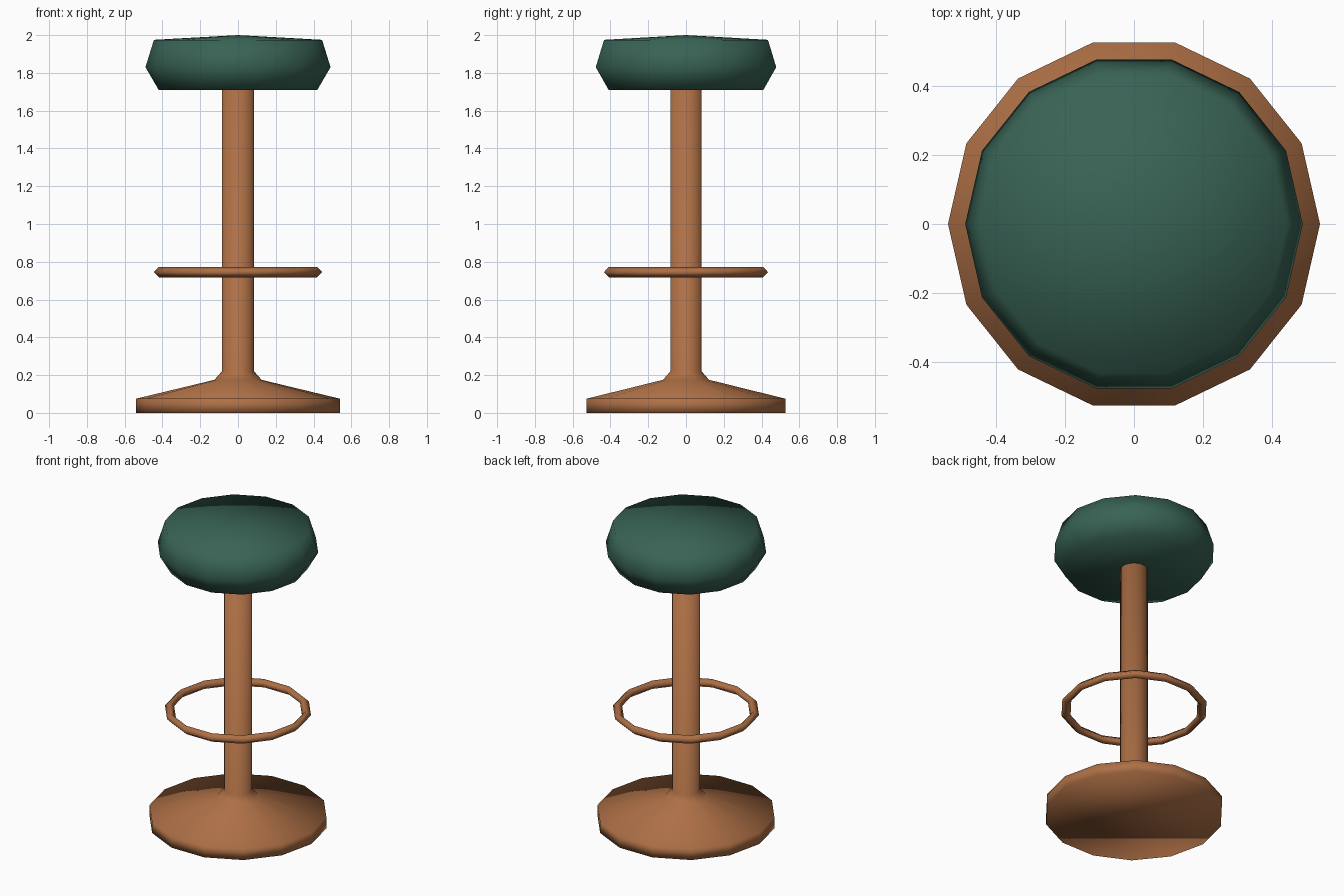
import bpy, bmesh
from math import cos, sin, pi

if "Cube" in bpy.data.objects:
    bpy.data.objects.remove(bpy.data.objects["Cube"])

SIDES = 14


def material(name, color):
    m = bpy.data.materials.new(name)
    m.diffuse_color = (*color, 1)
    m.use_nodes = True
    m.node_tree.nodes["Principled BSDF"].inputs["Base Color"].default_value = m.diffuse_color
    return m


def lathe(name, profile, mat, closed=False):
    """Spin an (r, z) profile around z; open ends are capped, r = 0 is a pole."""
    bm = bmesh.new()
    rings = []
    for r, z in profile:
        if r == 0:
            rings.append([bm.verts.new((0, 0, z))] * SIDES)
        else:
            rings.append([bm.verts.new((r * cos(2 * pi * i / SIDES), r * sin(2 * pi * i / SIDES), z))
                          for i in range(SIDES)])
    pairs = list(zip(rings, rings[1:] + rings[:1]))
    for a, b in (pairs if closed else pairs[:-1]):
        for i in range(SIDES):
            j = (i + 1) % SIDES
            bm.faces.new(list(dict.fromkeys((a[i], a[j], b[j], b[i]))))
    if not closed:
        for ring in (rings[0], rings[-1]):
            if len(set(ring)) > 1:
                bm.faces.new(ring)
    bmesh.ops.recalc_face_normals(bm, faces=bm.faces)
    for f in bm.faces:
        f.smooth = True
    me = bpy.data.meshes.new(name)
    bm.to_mesh(me)
    bm.free()
    me.materials.append(mat)
    ob = bpy.data.objects.new(name, me)
    bpy.context.collection.objects.link(ob)
    return ob


wood = material("wood", (0.42, 0.16, 0.06))
cushion = material("cushion", (0.04, 0.125, 0.09))

# Flared foot running up into the column
lathe("pedestal", [(0.54, 0), (0.54, 0.075), (0.125, 0.175), (0.085, 0.22), (0.085, 1.72)], wood)

# Floating foot ring with a diamond section
R, r, z = 0.418, 0.028, 0.745
lathe("foot_ring", [(R + r, z), (R, z + r), (R - r, z), (R, z - r)], wood, closed=True)

# Padded seat with a slightly domed top
lathe("seat", [(0.42, 1.71), (0.49, 1.83), (0.445, 1.975), (0, 2.0)], cushion)
